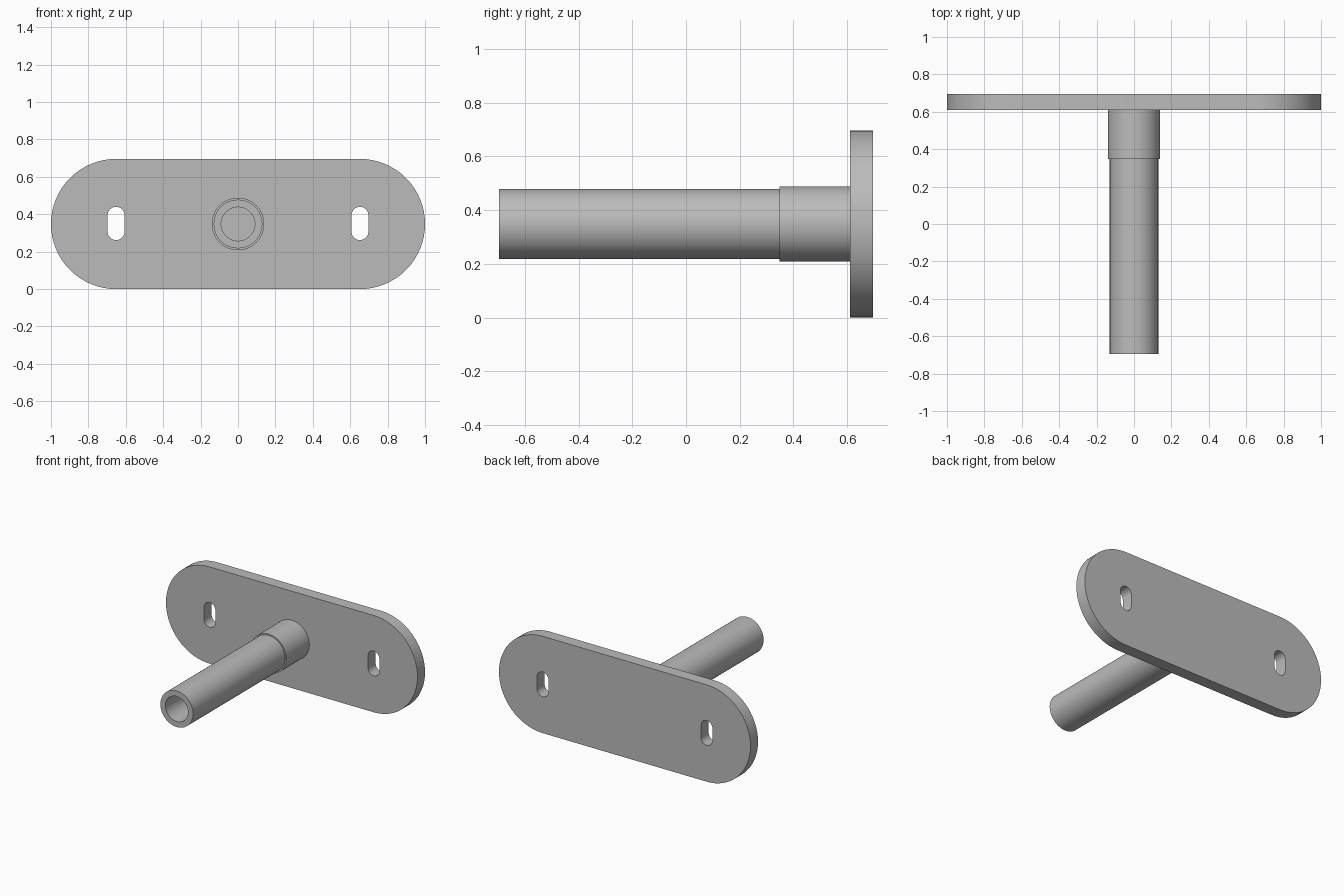
import bpy
import bmesh
from math import cos, sin, pi
from mathutils import Matrix, Vector

cube = bpy.data.objects.get("Cube")
if cube:
    bpy.data.objects.remove(cube, do_unlink=True)

AXIS_Z = 0.348                      # height of the tube axis
PLATE_FRONT, PLATE_BACK = 0.61, 0.696

grey = bpy.data.materials.new("plain_grey")
grey.use_nodes = True
colour = (0.5, 0.5, 0.5, 1)
grey.diffuse_color = colour
grey.node_tree.nodes["Principled BSDF"].inputs["Base Color"].default_value = colour


def stadium(cx, cz, radius, dx, dz, steps=32):
    """Rounded slot outline: two half circles offset by (dx, dz) from the centre."""
    start = -pi / 2 if dx else 0
    points = []
    for side in (1, -1):
        for i in range(steps + 1):
            a = start + pi * i / steps + (0 if side > 0 else pi)
            points.append((cx + side * dx + radius * cos(a),
                           cz + side * dz + radius * sin(a)))
    return points


def finish(obj):
    obj.data.materials.clear()
    obj.data.materials.append(grey)
    bpy.ops.object.select_all(action='DESELECT')
    obj.select_set(True)
    bpy.context.view_layer.objects.active = obj
    bpy.ops.object.shade_smooth_by_angle()


# Mounting plate with two upright slots, filled from flat outlines
curve = bpy.data.curves.new("mounting_plate", 'CURVE')
curve.dimensions = '2D'
curve.fill_mode = 'BOTH'
curve.extrude = (PLATE_BACK - PLATE_FRONT) / 2
outlines = [stadium(0, AXIS_Z, AXIS_Z, 1 - AXIS_Z, 0)]
outlines += [stadium(side * 0.652, 0.351, 0.045, 0, 0.044, 16) for side in (-1, 1)]
for outline in outlines:
    spline = curve.splines.new('POLY')
    spline.points.add(len(outline) - 1)
    for point, (x, z) in zip(spline.points, outline):
        point.co = (x, z, 0, 1)
    spline.use_cyclic_u = True
plate = bpy.data.objects.new("mounting_plate", curve)
bpy.context.collection.objects.link(plate)
bpy.ops.object.select_all(action='DESELECT')
plate.select_set(True)
bpy.context.view_layer.objects.active = plate
bpy.ops.object.convert(target='MESH')
plate = bpy.context.object
plate.data.transform(Matrix.Translation((0, (PLATE_FRONT + PLATE_BACK) / 2, 0))
                     @ Matrix.Rotation(pi / 2, 4, 'X'))
bm = bmesh.new()
bm.from_mesh(plate.data)
bmesh.ops.remove_doubles(bm, verts=bm.verts, dist=0.0001)
bmesh.ops.recalc_face_normals(bm, faces=bm.faces)
bm.to_mesh(plate.data)
bm.free()
finish(plate)


def lathe(name, profile, segments=64):
    """Spin (radius, y) points around the tube axis."""
    bm = bmesh.new()
    verts = [bm.verts.new((r, y, AXIS_Z)) for r, y in profile]
    edges = [bm.edges.new(pair) for pair in zip(verts, verts[1:])]
    bmesh.ops.spin(bm, geom=verts + edges, cent=Vector((0, 0, AXIS_Z)),
                   axis=(0, 1, 0), angle=2 * pi, steps=segments)
    bmesh.ops.remove_doubles(bm, verts=bm.verts, dist=0.0001)
    bmesh.ops.recalc_face_normals(bm, faces=bm.faces)
    mesh = bpy.data.meshes.new(name)
    bm.to_mesh(mesh)
    bm.free()
    obj = bpy.data.objects.new(name, mesh)
    bpy.context.collection.objects.link(obj)
    finish(obj)


# Hollow tube, open at the front, with the bore ending at the plate
lathe("hollow_tube", [(0, 0.605), (0.09, 0.605), (0.09, -0.696),
                      (0.13, -0.696), (0.13, 0.615), (0, 0.615)])

# Collar sleeve around the tube root
lathe("collar", [(0.129, 0.348), (0.14, 0.348), (0.14, 0.615),
                 (0.129, 0.615), (0.129, 0.348)])
